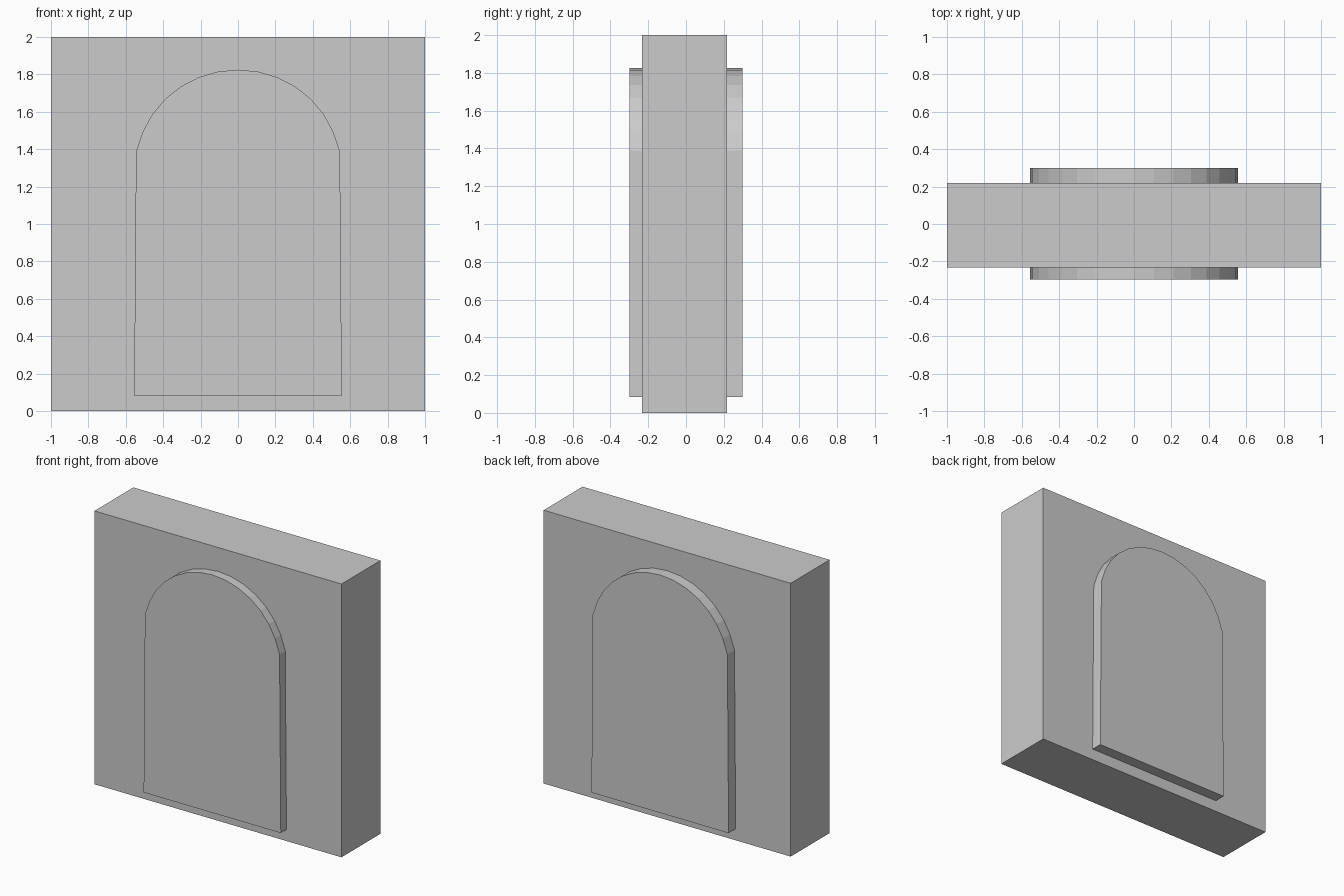
import bpy
import bmesh
from math import sin, cos, radians

if "Cube" in bpy.data.objects:
    bpy.data.objects.remove(bpy.data.objects["Cube"])


def extrude_profile(name, points, y_front, y_back):
    """Closed x-z outline extruded along y."""
    bm = bmesh.new()
    face = bm.faces.new([bm.verts.new((x, y_front, z)) for x, z in points])
    geom = bmesh.ops.extrude_face_region(bm, geom=[face])["geom"]
    verts = [v for v in geom if isinstance(v, bmesh.types.BMVert)]
    bmesh.ops.translate(bm, verts=verts, vec=(0, y_back - y_front, 0))
    bmesh.ops.recalc_face_normals(bm, faces=bm.faces)
    mesh = bpy.data.meshes.new(name)
    bm.to_mesh(mesh)
    bm.free()
    obj = bpy.data.objects.new(name, mesh)
    bpy.context.collection.objects.link(obj)
    return obj


# Square wall block
extrude_profile("wall_block", [(-1, 0), (1, 0), (1, 2), (-1, 2)], -0.232, 0.218)

# Arched panel passing through the wall, slightly wider at the foot
half_arc = [(0.55 * sin(radians(a * 11.25)), 1.292 + 0.533 * cos(radians(a * 11.25)))
            for a in range(1, 7)]
right = [(0.555, 0.084), (0.545, 1.388)] + half_arc[::-1]
left = [(-x, z) for x, z in reversed(right)]
extrude_profile("arched_panel", right + [(0, 1.825)] + left, -0.298, 0.30)
